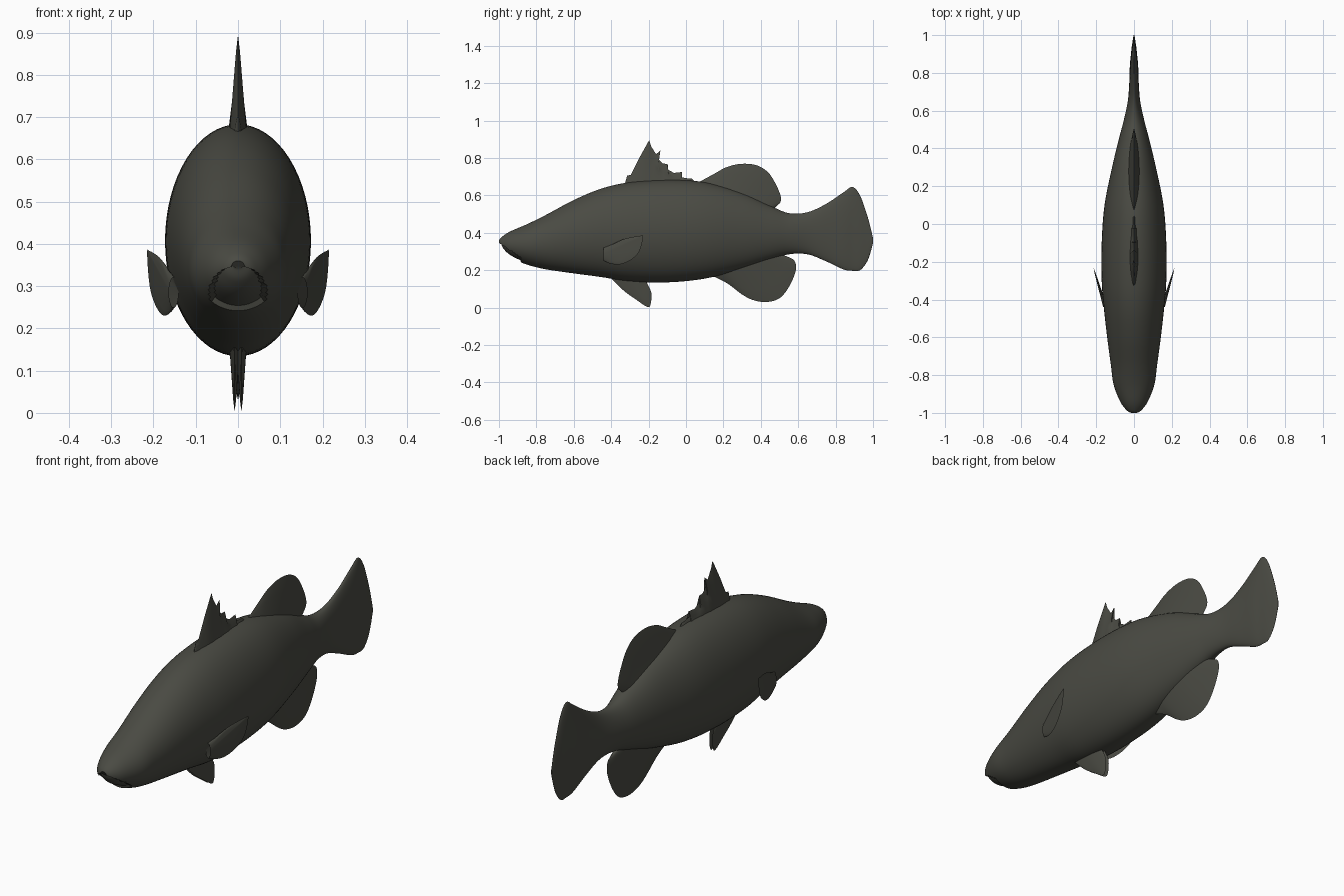
import bpy, bmesh, math
from mathutils import Vector

cube = bpy.data.objects.get("Cube")
if cube:
    bpy.data.objects.remove(cube, do_unlink=True)

skin = bpy.data.materials.new("dark olive grey")
skin.use_nodes = True
colour = (0.068, 0.069, 0.056, 1)
skin.diffuse_color = colour
skin.node_tree.nodes["Principled BSDF"].inputs["Base Color"].default_value = colour


def spline(points, steps):
    """Smooth curve through the points, clamped at both ends."""
    pts = [Vector(p) for p in points]
    out = []
    for i in range(len(pts) - 1):
        a, b = pts[max(i - 1, 0)], pts[i]
        c, d = pts[i + 1], pts[min(i + 2, len(pts) - 1)]
        for k in range(steps):
            t = k / steps
            m, n = (c - a) / 2, (d - b) / 2
            out.append(b + m * t + (3 * (c - b) - 2 * m - n) * t**2
                       + (2 * (b - c) + m + n) * t**3)
    return out + [pts[-1]]


def loft(name, rings, closed):
    """Skin a row of equal point lists; closed rings get end caps."""
    bm = bmesh.new()
    rows = [[bm.verts.new(p) for p in ring] for ring in rings]
    count = len(rows[0])
    for a, b in zip(rows, rows[1:]):
        for j in range(count if closed else count - 1):
            k = (j + 1) % count
            bm.faces.new((a[j], a[k], b[k], b[j]))
    if closed:
        bm.faces.new(rows[0])
        bm.faces.new(rows[-1])
    bmesh.ops.remove_doubles(bm, verts=bm.verts, dist=0.0001)
    bmesh.ops.recalc_face_normals(bm, faces=bm.faces)
    mesh = bpy.data.meshes.new(name)
    bm.to_mesh(mesh)
    bm.free()
    mesh.materials.append(skin)
    obj = bpy.data.objects.new(name, mesh)
    bpy.context.collection.objects.link(obj)
    bpy.ops.object.select_all(action="DESELECT")
    obj.select_set(True)
    bpy.context.view_layer.objects.active = obj
    bpy.ops.object.shade_smooth_by_angle(angle=math.radians(40))
    return obj


def fin(name, outline, thick, smooth=True, place=lambda y: 0.0, sink=(0, 0)):
    """Tapered fin whose rays run from a straight root to the outline."""
    rim = spline(outline, 5 if smooth else 1)
    first, last = rim[0], rim[-1]
    rings = []
    for i, tip in enumerate(rim):
        u = i / (len(rim) - 1)
        root = first.lerp(last, u) + Vector(sink)
        wide = thick * math.sin(math.pi * u) ** 0.5 if 0 < u < 1 else 0.001
        levels = 6
        ring = []
        for k in range(-levels, levels + 1):
            s = 1 - abs(k) / levels
            y, z = root.lerp(tip, s)
            side = (k > 0) - (k < 0)
            half = (wide * (1 - s) + 0.0015) * side
            ring.append((place(y) + half, y, z))
        rings.append(ring)
    return loft(name, rings, False)


# Body and tail: station, bottom, top, half width
stations = [
    (-1.0, 0.335, 0.36, 0.015), (-0.985, 0.305, 0.378, 0.04),
    (-0.94, 0.268, 0.407, 0.073), (-0.85, 0.23, 0.446, 0.108),
    (-0.75, 0.205, 0.495, 0.122), (-0.6, 0.183, 0.575, 0.142),
    (-0.45, 0.163, 0.637, 0.159), (-0.3, 0.14, 0.67, 0.171),
    (-0.1, 0.135, 0.683, 0.171), (0.1, 0.155, 0.67, 0.156),
    (0.3, 0.205, 0.615, 0.116), (0.45, 0.255, 0.545, 0.08),
    (0.55, 0.285, 0.505, 0.054), (0.65, 0.285, 0.51, 0.033),
    (0.75, 0.247, 0.555, 0.025), (0.84, 0.205, 0.615, 0.022),
    (0.89, 0.197, 0.645, 0.017), (0.93, 0.2, 0.6, 0.013),
    (0.965, 0.24, 0.505, 0.008), (0.985, 0.29, 0.435, 0.005),
    (1.0, 0.345, 0.37, 0.002),
]
rings = []
for y, low, high, half in spline(stations, 6):
    ring = []
    for j in range(64):
        a = math.tau * j / 64
        x = half * math.cos(a)
        z = (low + high) / 2 + (high - low) / 2 * math.sin(a)
        back = 0
        # The lower jaw sits a step inside the upper lip
        if y < -0.89 and z < 0.345 - (y + 1) * 0.75:
            x *= 0.94
            z += 0.006
            back = 0.012
        ring.append((x, y + back, z))
    rings.append(ring)
loft("body_and_tail", rings, True)

# Spiny front back fin
fin("spiny_dorsal_fin", [
    (-0.33, 0.65), (-0.315, 0.705), (-0.295, 0.71), (-0.25, 0.8),
    (-0.197, 0.895), (-0.185, 0.86), (-0.16, 0.82), (-0.137, 0.84),
    (-0.148, 0.795), (-0.125, 0.77), (-0.098, 0.768), (-0.1, 0.74),
    (-0.065, 0.72), (-0.02, 0.725), (-0.035, 0.7), (0.0, 0.692),
    (0.03, 0.69), (0.07, 0.65)], 0.024, smooth=False)

# Rounded rear back fin
fin("soft_dorsal_fin", [
    (0.05, 0.66), (0.15, 0.715), (0.22, 0.752), (0.3, 0.769),
    (0.38, 0.76), (0.44, 0.722), (0.48, 0.66), (0.505, 0.6),
    (0.505, 0.565), (0.485, 0.543), (0.46, 0.52)], 0.035, sink=(0, -0.02))

# Rounded fin under the tail root
fin("anal_fin", [
    (0.14, 0.17), (0.22, 0.13), (0.3, 0.07), (0.36, 0.04),
    (0.43, 0.03), (0.5, 0.05), (0.55, 0.11), (0.585, 0.19),
    (0.585, 0.24), (0.56, 0.265), (0.5, 0.285)], 0.035, sink=(0, 0.02))

# Paired belly and side fins
for name, side in (("left", 1), ("right", -1)):
    fin(name + "_pelvic_fin", [
        (-0.4, 0.155), (-0.33, 0.088), (-0.27, 0.045), (-0.21, 0.005),
        (-0.19, 0.015), (-0.185, 0.075), (-0.2, 0.115), (-0.22, 0.15)],
        0.012, place=lambda y: side * 0.008, sink=(0, 0.02))
    fin(name + "_pectoral_fin", [
        (-0.44, 0.25), (-0.4, 0.234), (-0.35, 0.232), (-0.295, 0.255),
        (-0.25, 0.3), (-0.23, 0.378), (-0.25, 0.383), (-0.33, 0.367),
        (-0.39, 0.34), (-0.44, 0.32)], 0.01,
        place=lambda y: side * (0.152 + 0.3 * (y + 0.44)))
